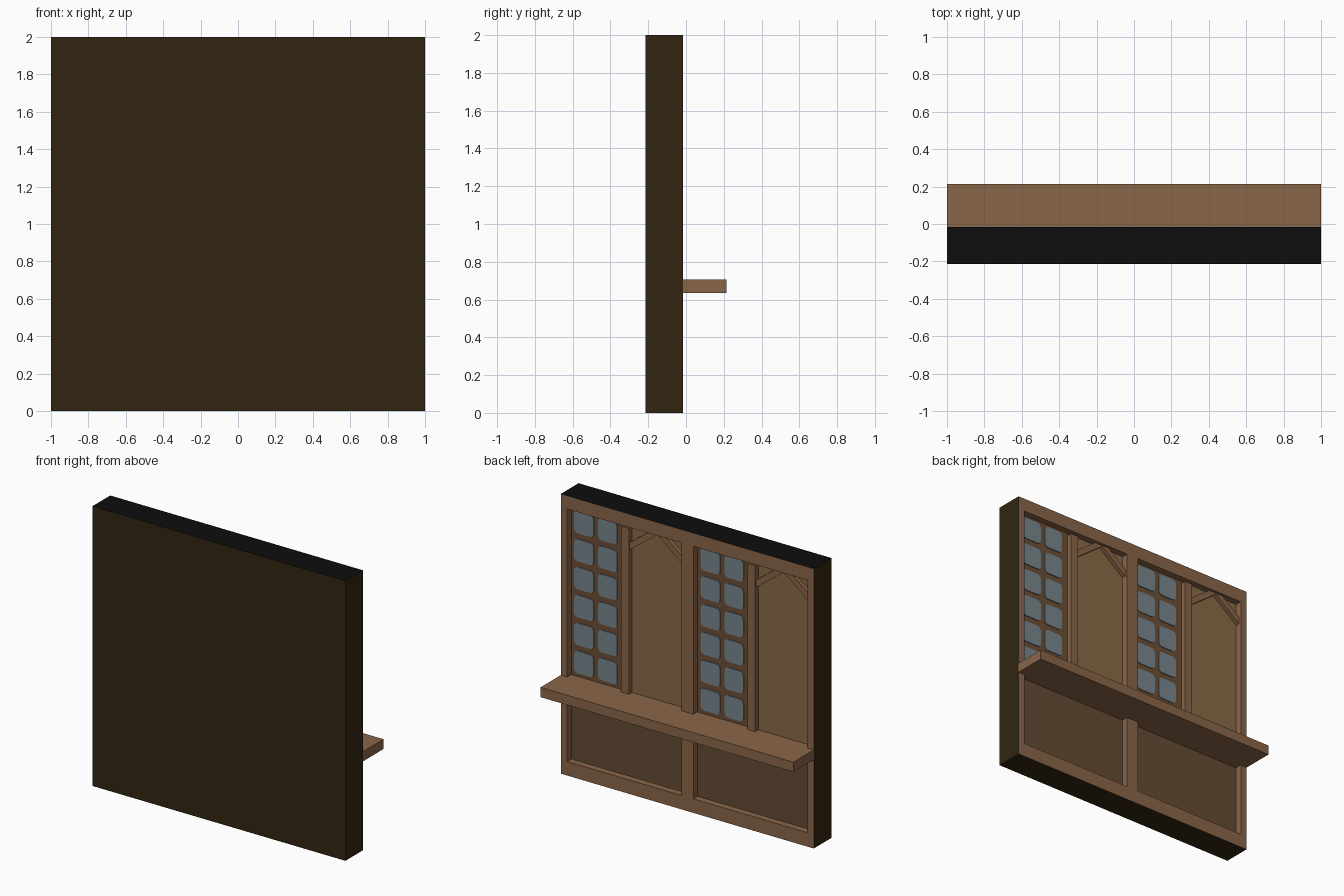
import bpy, bmesh, math
from mathutils import Vector

if "Cube" in bpy.data.objects:
    bpy.data.objects.remove(bpy.data.objects["Cube"])


def lin(c):
    c /= 255
    return c / 12.92 if c <= 0.04045 else ((c + 0.055) / 1.055) ** 2.4


def material(name, r, g, b):
    m = bpy.data.materials.new(name)
    m.diffuse_color = (lin(r), lin(g), lin(b), 1)
    m.use_nodes = True
    m.node_tree.nodes["Principled BSDF"].inputs["Base Color"].default_value = m.diffuse_color
    return m


WOOD = material("warm wood", 138, 102, 73)
DARK = material("dark brown", 50, 37, 17)
BLACK = material("near black", 13, 13, 13)
PANEL = material("brown panel", 101, 76, 52)
TAN = material("tan plaster", 137, 107, 69)
GLASS = material("grey blue glass", 120, 134, 141)
LEAD = material("window lattice", 108, 79, 54)

BACK = -0.065    # floor of the recesses
FACE = -0.015    # face of the timber frame


def finish(name, bm, mats):
    bmesh.ops.recalc_face_normals(bm, faces=bm.faces[:])
    me = bpy.data.meshes.new(name)
    bm.to_mesh(me)
    bm.free()
    for m in mats:
        me.materials.append(m)
    ob = bpy.data.objects.new(name, me)
    bpy.context.collection.objects.link(ob)
    return ob


def prism(name, pts, y0, y1, mat):
    """Extrude an x-z outline from y0 to y1."""
    bm = bmesh.new()
    f = bm.faces.new([bm.verts.new((x, y0, z)) for x, z in pts])
    r = bmesh.ops.extrude_face_region(bm, geom=[f])
    bmesh.ops.translate(bm, vec=(0, y1 - y0, 0),
                        verts=[v for v in r["geom"] if isinstance(v, bmesh.types.BMVert)])
    return finish(name, bm, [mat])


def box(name, x0, x1, y0, y1, z0, z1, mat, outer=False):
    ob = prism(name, [(x0, z0), (x1, z0), (x1, z1), (x0, z1)], y0, y1, mat)
    if outer:    # outer rim of the wall is dark, its top near black
        ob.data.materials.append(DARK)
        ob.data.materials.append(BLACK)
        for p in ob.data.polygons:
            c = p.center
            if c.z > 1.999:
                p.material_index = 2
            elif abs(c.x) > 0.999 or c.z < 0.001:
                p.material_index = 1
    return ob


def pane(name, x0, x1, z0, z1, r=0.028):
    pts = []
    for cx, cz, a0 in ((x1 - r, z1 - r, 0), (x0 + r, z1 - r, 90),
                       (x0 + r, z0 + r, 180), (x1 - r, z0 + r, 270)):
        for k in range(4):
            a = math.radians(a0 + 30 * k)
            pts.append((cx + r * math.cos(a), cz + r * math.sin(a)))
    prism(name, pts, BACK + 0.002, BACK + 0.009, GLASS)


def brace(name, a, b, w):
    a, b = Vector(a), Vector(b)
    d = (b - a).normalized()
    n = Vector((-d.y, d.x)) * w / 2
    prism(name, [a + n, b + n, b - n, a - n], BACK, -0.035, WOOD)


# Wall slab
box("wall_slab", -1, 1, -0.215, BACK, 0, 2, DARK, True)

# Timber frame
for s, side in ((1, "right"), (-1, "left")):
    x0, x1 = sorted((s * 0.95, s))
    box("stile_" + side, x0, x1, BACK, FACE, 0, 2, WOOD, True)
box("top_rail", -0.95, 0.95, BACK, FACE, 1.905, 2, WOOD, True)
box("bottom_rail", -0.95, 0.95, BACK, FACE, 0, 0.1, WOOD, True)
box("centre_stile", -0.047, 0.047, BACK, FACE, 0.1, 1.905, WOOD)

# Shelf and its root inside the frame
box("shelf", -1, 1, FACE, 0.215, 0.635, 0.705, WOOD)
box("shelf_root", -0.95, 0.95, BACK, FACE, 0.636, 0.704, WOOD)

# Two identical bays
for i, dx in enumerate((0, -1)):
    n = str(i + 1)
    box("lower_panel_" + n, 0.04 + dx, 0.96 + dx, BACK - 0.004, BACK + 0.002, 0.09, 0.66, PANEL)
    box("plaster_panel_" + n, 0.04 + dx, 0.5 + dx, BACK - 0.004, BACK + 0.002, 0.68, 1.92, TAN)
    box("window_lattice_" + n, 0.5 + dx, 0.96 + dx, BACK - 0.004, BACK + 0.003, 0.68, 1.92, LEAD)
    box("post_" + n, 0.47 + dx, 0.53 + dx, BACK, -0.025, 0.705, 1.89, WOOD)
    # Window panes, two columns of six
    for row in range(6):
        top = 1.888 - 0.2 * row
        for x0, x1 in ((0.585, 0.735), (0.77, 0.925)):
            pane("glass_pane", x0 + dx, x1 + dx, top - 0.158, top)
    # Gable braces
    brace("brace_a_" + n, (0.25 + dx, 1.925), (0.475 + dx, 1.757), 0.042)
    brace("brace_b_" + n, (0.25 + dx, 1.925), (0.035 + dx, 1.757), 0.042)
